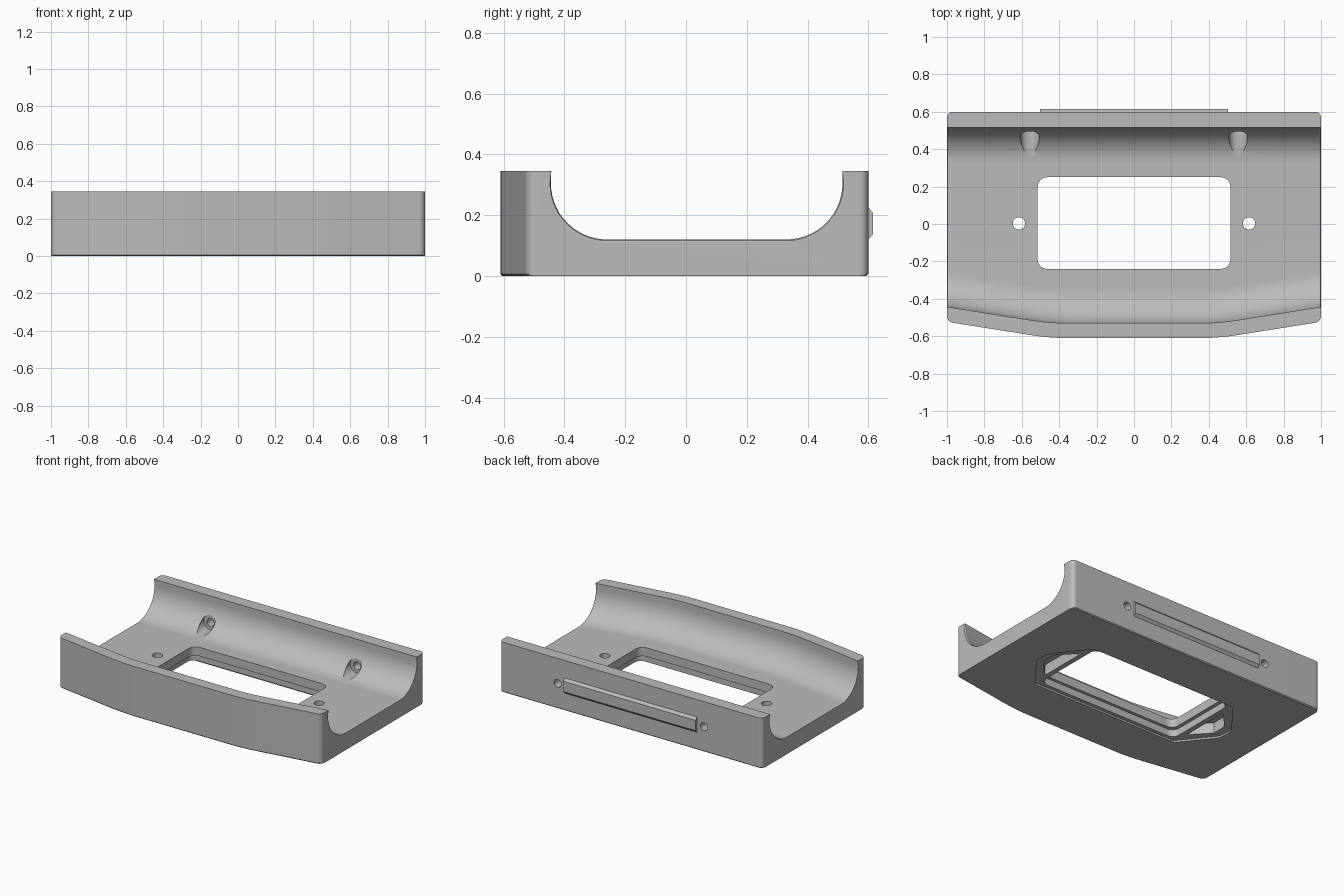
import bpy, bmesh, math

cube = bpy.data.objects.get("Cube")
if cube:
    bpy.data.objects.remove(cube, do_unlink=True)

grey = bpy.data.materials.new("plain grey")
grey.use_nodes = True
grey.diffuse_color = (0.5, 0.5, 0.5, 1)
grey.node_tree.nodes["Principled BSDF"].inputs["Base Color"].default_value = (0.5, 0.5, 0.5, 1)

HEIGHT, FLOOR, ARC = 0.345, 0.12, 0.185
CORNER, RIM = 0.03, 0.01


def loft(name, loops):
    """Skin a solid through matching closed loops and cap both ends."""
    bm = bmesh.new()
    rings = [[bm.verts.new(p) for p in loop] for loop in loops]
    n = len(rings[0])
    for a, b in zip(rings, rings[1:]):
        for i in range(n):
            j = (i + 1) % n
            bm.faces.new((a[i], a[j], b[j], b[i]))
    bm.faces.new(rings[0])
    bm.faces.new(rings[-1])
    bmesh.ops.recalc_face_normals(bm, faces=bm.faces)
    mesh = bpy.data.meshes.new(name)
    bm.to_mesh(mesh)
    bm.free()
    mesh.materials.append(grey)
    obj = bpy.data.objects.new(name, mesh)
    bpy.context.collection.objects.link(obj)
    return obj


def prism(name, outline, z0, z1):
    return loft(name, [[(x, y, z) for x, y in outline] for z in (z0, z1)])


def cylinder(name, radius, centre, axis, a, b):
    """Cylinder along y or z from a to b; centre gives the other two coordinates."""
    loops = []
    for d in (a, b):
        loop = []
        for i in range(32):
            t = math.tau * i / 32
            u, v = centre[0] + radius * math.cos(t), centre[1] + radius * math.sin(t)
            loop.append((u, d, v) if axis == "y" else (u, v, d))
        loops.append(loop)
    return loft(name, loops)


def rounded_rect(hx, hy, r, cy):
    pts = []
    for q, (sx, sy) in enumerate(((1, 1), (-1, 1), (-1, -1), (1, -1))):
        for i in range(7):
            t = math.pi / 2 * (q + i / 6)
            pts.append((sx * (hx - r) + r * math.cos(t),
                        cy + sy * (hy - r) + r * math.sin(t)))
    return pts


def mirrored(quarter):
    """Complete a symmetric outline from its +x +y quarter."""
    right = quarter + [(x, -y) for x, y in reversed(quarter)]
    return right + [(-x, y) for x, y in reversed(right)]


def fillet(distance, r):
    """Inset of a rounded edge at a distance from the end."""
    d = max(r - distance, 0)
    return r - math.sqrt(max(r * r - d * d, 0))


def section(x):
    """Cross-section of the tray, with the front wall swept back at the ends."""
    ax = abs(x)
    slope = 0.158
    sweep = 0 if ax < 0.35 else slope * (ax - 0.35) ** 2 / 0.4 if ax < 0.55 else slope * (ax - 0.45)
    inset, rim = fillet(1 - ax, CORNER), fillet(1 - ax, RIM)
    front, back = -0.61 + sweep + inset, 0.6 - inset
    inner_f, inner_b = -0.53 + sweep, 0.515
    cz = FLOOR + ARC
    pts = [(front + 0.006, 0), (front, 0.006), (front, HEIGHT), (inner_f, HEIGHT)]
    arc = [math.pi / 2 * i / 14 for i in range(15)]
    r = ARC + rim
    pts += [(inner_f + ARC - r * math.cos(t), cz - r * math.sin(t)) for t in arc]
    pts += [(inner_b - ARC + r * math.cos(t), cz - r * math.sin(t)) for t in reversed(arc)]
    pts += [(inner_b, HEIGHT), (back, HEIGHT), (back, 0.006), (back - 0.006, 0)]
    return [(x, y, z) for y, z in pts]


# Tray body
half = [0.2, 0.35, 0.39, 0.43, 0.47, 0.51, 0.55, 0.75,
        0.97, 0.977, 0.984, 0.99, 0.994, 0.998, 1]
body = loft("tray_body", [section(x) for x in [-h for h in reversed(half)] + half])

# Window, stepped underside and recessed surround
cutters = [
    prism("window_cutter", rounded_rect(0.515, 0.245, 0.05, 0.005), -0.1, 0.3),
    prism("surround_cutter", mirrored([(0.56, 0.285), (0.735, 0.065), (0.745, 0.035)]), -0.1, 0.012),
    prism("window_step_cutter", rounded_rect(0.54, 0.265, 0.05, 0.005), -0.1, 0.06),
]
for s in (-1, 1):
    # End pockets with vertical screw holes
    pocket = [(s * 0.575, 0.175), (s * 0.69, 0.05), (s * 0.69, -0.05), (s * 0.575, -0.175)]
    cutters.append(prism("pocket_cutter", pocket, -0.1, 0.085))
    cutters.append(cylinder("floor_hole_cutter", 0.033, (s * 0.615, 0.003), "z", -0.1, 0.3))
    # Counterbored screw holes in the back wall
    cutters.append(cylinder("counterbore_cutter", 0.051, (s * 0.557, 0.1725), "y", 0.3, 0.497))
    cutters.append(cylinder("back_hole_cutter", 0.027, (s * 0.557, 0.1725), "y", 0.4, 0.7))

bpy.context.view_layer.objects.active = body
for cutter in cutters:
    cutter.hide_render = True
    mod = body.modifiers.new("cut", "BOOLEAN")
    mod.operation, mod.solver, mod.object = "DIFFERENCE", "EXACT", cutter
    bpy.ops.object.modifier_apply(modifier=mod.name)
    bpy.data.objects.remove(cutter, do_unlink=True)

# Raised bar on the back wall with chamfered long edges
bar_profile = [(0.595, 0.12), (0.6, 0.12), (0.615, 0.137), (0.615, 0.208), (0.6, 0.225), (0.595, 0.225)]
loft("back_bar", [[(x, y, z) for y, z in bar_profile] for x in (-0.503, 0.503)])

# Smooth curved walls, keep hard edges
bpy.ops.object.select_all(action="DESELECT")
body.select_set(True)
bpy.ops.object.shade_smooth_by_angle(angle=math.radians(30))
normals = body.modifiers.new("flat_face_normals", "WEIGHTED_NORMAL")
normals.keep_sharp = True
